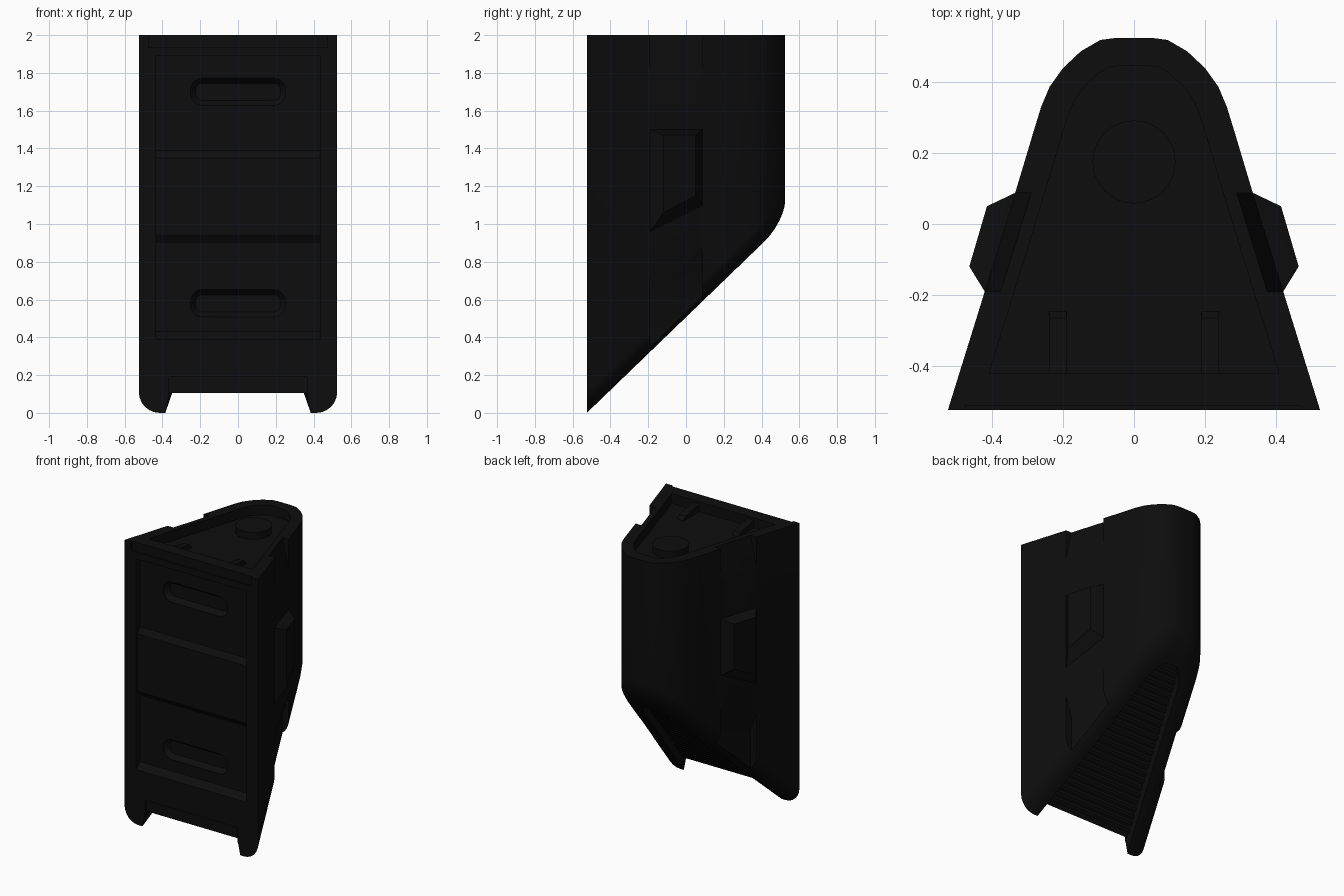
import bpy, bmesh, math
from mathutils import Vector

if "Cube" in bpy.data.objects:
    bpy.data.objects.remove(bpy.data.objects["Cube"])

black = bpy.data.materials.new("matte black")
black.diffuse_color = (0.004, 0.004, 0.004, 1)
black.use_nodes = True
black.node_tree.nodes["Principled BSDF"].inputs["Base Color"].default_value = black.diffuse_color


def finish(name, bm):
    bmesh.ops.recalc_face_normals(bm, faces=bm.faces[:])
    me = bpy.data.meshes.new(name)
    bm.to_mesh(me)
    bm.free()
    me.materials.append(black)
    ob = bpy.data.objects.new(name, me)
    bpy.context.collection.objects.link(ob)
    return ob


def hull(name, pts):
    bm = bmesh.new()
    for p in pts:
        bm.verts.new(p)
    res = bmesh.ops.convex_hull(bm, input=bm.verts[:])
    junk = [v for v in res["geom_interior"] if isinstance(v, bmesh.types.BMVert)]
    bmesh.ops.delete(bm, geom=junk, context='VERTS')
    bmesh.ops.dissolve_limit(bm, angle_limit=0.01, verts=bm.verts[:], edges=bm.edges[:])
    return finish(name, bm)


def box(name, x0, x1, y0, y1, z0, z1):
    return hull(name, [(x, y, z) for x in (x0, x1) for y in (y0, y1) for z in (z0, z1)])


def prism_x(name, profile, hx):
    bm = bmesh.new()
    a = [bm.verts.new((-hx, y, z)) for y, z in profile]
    b = [bm.verts.new((hx, y, z)) for y, z in profile]
    bm.faces.new(a)
    bm.faces.new(b)
    for i in range(len(a)):
        j = (i + 1) % len(a)
        bm.faces.new((a[i], a[j], b[j], b[i]))
    return finish(name, bm)


def cut(body, cutter):
    cutter.hide_render = True
    mod = body.modifiers.new("cut", 'BOOLEAN')
    mod.operation, mod.solver, mod.object = 'DIFFERENCE', 'EXACT', cutter
    bpy.context.view_layer.objects.active = body
    bpy.ops.object.modifier_apply(modifier=mod.name)
    bpy.data.objects.remove(cutter)


def side_x(y):          # straight flank of the plan outline
    return 0.525 - 0.31 * (y + 0.525)


def under_z(y):         # sloping underside
    return (y + 0.525) * 0.965


# Plan outline: right half from the front corner to the rounded back
half = [(.525, -.525), (.427, -.21), (.335, .088), (.285, .255), (.262, .33), (.238, .387),
        (.2, .44), (.15, .487), (.095, .519), (.05, .525)]
outline = [Vector(p) for p in half] + [Vector((-x, y)) for x, y in reversed(half)]
N, n = len(outline), len(half)


def inset(d):
    out = []
    for i, p in enumerate(outline):
        if i in (0, N - 1):
            out.append(Vector((p.x - math.copysign(d, p.x), p.y)))
        else:
            t = ((p - outline[i - 1]).normalized() + (outline[i + 1] - p).normalized()).normalized()
            out.append(p + Vector((-t.y, t.x)) * d)
    return out


def tray_ring():
    r = inset(0.08)
    for i, s in ((0, 1), (N - 1, -1)):
        r[i] = Vector((s * (side_x(-.42) - .084), -.42))
    return r


# Shell: tray floor, tray lip, outer top, rounded lower edge, recessed underside
R = 0.11
rings = [[(p.x, p.y, 1.93) for p in tray_ring()],
         [(p.x, p.y, 2.0) for p in tray_ring()],
         [(p.x, p.y, 2.0) for p in outline]]
for k in range(7):
    a = k / 6 * math.pi / 2
    rings.append([(p.x, p.y, under_z(p.y) + R * (1 - math.sin(a)))
                  for p in inset(R * (1 - math.cos(a)))])
rings.append([(p.x, p.y, under_z(p.y)) for p in inset(0.14)])
floor = inset(0.157)
rings.append([(p.x, p.y, under_z(p.y) + 0.085) for p in floor])

bm = bmesh.new()
V = [[bm.verts.new(p) for p in r] for r in rings]
for a, b in zip(V, V[1:]):
    for i in range(N - 1):
        bm.faces.new((a[i], a[i + 1], b[i + 1], b[i]))
bm.faces.new(V[0])
for a, b in zip(V[:2], V[1:3]):
    bm.faces.new((a[0], a[-1], b[-1], b[0]))
for i in range(n - 1):
    bm.faces.new((V[-1][i], V[-1][i + 1], V[-1][N - 2 - i], V[-1][N - 1 - i]))
bm.faces.new([r[0] for r in V[2:]] + [r[-1] for r in reversed(V[2:])])
body = finish("body_shell", bm)

# Front panel: sunken areas above and below a raised middle band
F = -0.525
cut(body, prism_x("panel_cutter", [(F - .05, 1.89), (F + .045, 1.89), (F + .045, 1.39),
    (F + .015, 1.35), (F + .015, .945), (F + .045, .90), (F + .045, .43), (F, .39),
    (F - .05, .39)], 0.435))
# Shallow steps along the top and bottom of the front
cut(body, box("top_step_cutter", -.475, .475, F - .05, F + .013, 1.935, 2.05))
cut(body, box("bottom_step_cutter", -.365, .365, F - .05, F + .02, .0, .19))

# Finger slots with rounded ends
for zc in (1.70, .58):
    pts = []
    for cx, cz, a0 in ((.19, .01, 0), (-.19, .01, 90), (-.19, -.01, 180), (.19, -.01, 270)):
        for k in range(6):
            a = math.radians(a0 + k * 18)
            for y, r in ((F - .05, .062), (F + .05, .062), (F + .085, .035)):
                pts.append((cx + r * math.cos(a), y, zc + cz + r * math.sin(a)))
    cut(body, hull("slot_cutter", pts))

# Flank features on both sides: upper notch, raised pad, lower notch
Y0, Y1 = -.19, .088
for s, tag in ((1, "right"), (-1, "left")):
    def at(y, off, z):
        return (s * (side_x(y) + off), y, z)
    cut(body, hull("upper_notch_cutter", [at(y, o, z) for y in (Y0, Y1) for o, z in
        ((0, 1.79), (.06, 1.79), (.06, 2.05), (-.056, 2.05))]))
    low = []
    for y in (Y0, Y1):
        zt = .74 + .5 * (y - Y0)
        low += [at(y, 0, zt), at(y, .06, zt), at(y, -.045, zt - .13), at(y, -.045, .1), at(y, .06, .1)]
    cut(body, hull("lower_notch_cutter", low))
    hull("side_pad_" + tag, [at(Y0, -.02, 1.50), at(Y1, -.02, 1.50), at(Y1, -.02, 1.10), at(Y0, -.02, .96),
        at(Y0, 0, 1.50), at(Y1, 0, 1.50), at(Y1, 0, 1.10), at(Y0, 0, .96),
        at(-.12, .065, 1.47), at(.05, .068, 1.47), at(.05, .068, 1.15), at(-.12, .065, 1.06)])
    # Gusset in the top tray
    hull("tray_gusset_" + tag, [(s * x, y, z) for x in (.19, .24) for y, z in
        ((-.43, 1.92), (-.43, 1.985), (-.265, 1.955), (-.24, 1.92))])

# Round button in the tray
bm = bmesh.new()
bmesh.ops.create_cone(bm, cap_ends=True, segments=32, radius1=.117, radius2=.117, depth=.06)
bmesh.ops.translate(bm, vec=(0, .175, 1.95), verts=bm.verts[:])
finish("tray_button", bm)


# Grip ribs across the underside
def floor_half_width(y):
    for p, q in zip(floor[:n], floor[1:n]):
        if p.y <= y <= q.y:
            return p.x + (q.x - p.x) * (y - p.y) / (q.y - p.y)
    return 0.03


for i in range(23):
    y = -.46 + i * .035
    w = floor_half_width(y) + .004
    z = under_z(y) + .085
    hull("grip_rib", [(x, y + dy, z + under_z(y + dy) - under_z(y) + dz)
                      for x in (-w, w) for dy in (-.008, .008) for dz in (-.02, .02)])

# Smooth shading with sharp edges kept
bpy.ops.object.select_all(action='DESELECT')
for ob in bpy.data.objects:
    ob.select_set(True)
bpy.context.view_layer.objects.active = body
bpy.ops.object.shade_smooth_by_angle(angle=math.radians(30))
